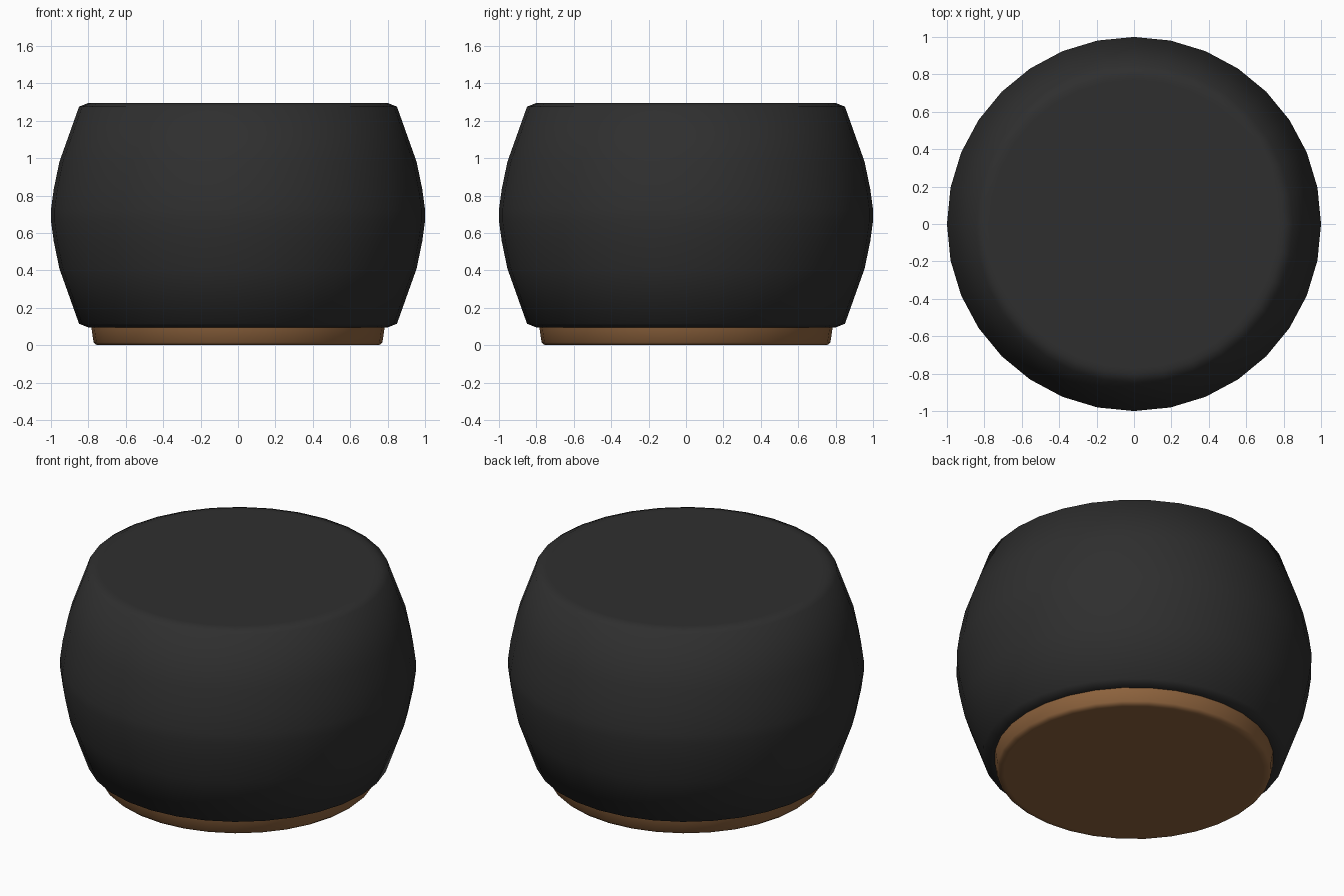
import bpy
import bmesh
from math import radians
from mathutils import Matrix, Vector

SIDES = 32

cube = bpy.data.objects.get("Cube")
if cube:
    bpy.data.objects.remove(cube, do_unlink=True)


def make_material(name, rgb):
    mat = bpy.data.materials.new(name)
    mat.use_nodes = True
    colour = (*rgb, 1.0)
    mat.diffuse_color = colour
    bsdf = mat.node_tree.nodes["Principled BSDF"]
    bsdf.inputs["Base Color"].default_value = colour
    bsdf.inputs["Roughness"].default_value = 0.7
    return mat


def lathe(name, profile, mat):
    """Turn a (radius, height) profile, listed bottom to top, into a capped solid."""
    bm = bmesh.new()
    rings = []
    for radius, z in profile:
        ring = []
        for i in range(SIDES):
            turn = Matrix.Rotation(radians(360 * i / SIDES), 3, "Z")
            ring.append(bm.verts.new(turn @ Vector((radius, 0, z))))
        rings.append(ring)
    for low, high in zip(rings, rings[1:]):
        for i in range(SIDES):
            j = (i + 1) % SIDES
            bm.faces.new((low[i], low[j], high[j], high[i]))
    bm.faces.new(rings[0][::-1])
    bm.faces.new(rings[-1])
    mesh = bpy.data.meshes.new(name)
    bm.to_mesh(mesh)
    bm.free()
    mesh.materials.append(mat)
    obj = bpy.data.objects.new(name, mesh)
    bpy.context.collection.objects.link(obj)
    bpy.ops.object.select_all(action="DESELECT")
    obj.select_set(True)
    bpy.context.view_layer.objects.active = obj
    bpy.ops.object.shade_smooth_by_angle(angle=radians(65))
    return obj


black = make_material("matte black", (0.028, 0.028, 0.028))
wood = make_material("warm wood", (0.27, 0.125, 0.047))

# Rounded barrel body: upper half mirrored about its middle height
MIDDLE = 0.695
upper = [(1.0, 0.03), (0.985, 0.14), (0.955, 0.285),
         (0.85, 0.58), (0.80, 0.60), (0.77, 0.60)]
body_profile = [(r, MIDDLE - h) for r, h in reversed(upper)]
body_profile += [(r, MIDDLE + h) for r, h in upper]
lathe("body", body_profile, black)

# Slightly tapered wooden foot with a softened lower edge
lathe("base_ring", [(0.73, 0.0), (0.755, 0.0), (0.772, 0.015),
                    (0.785, 0.10)], wood)
